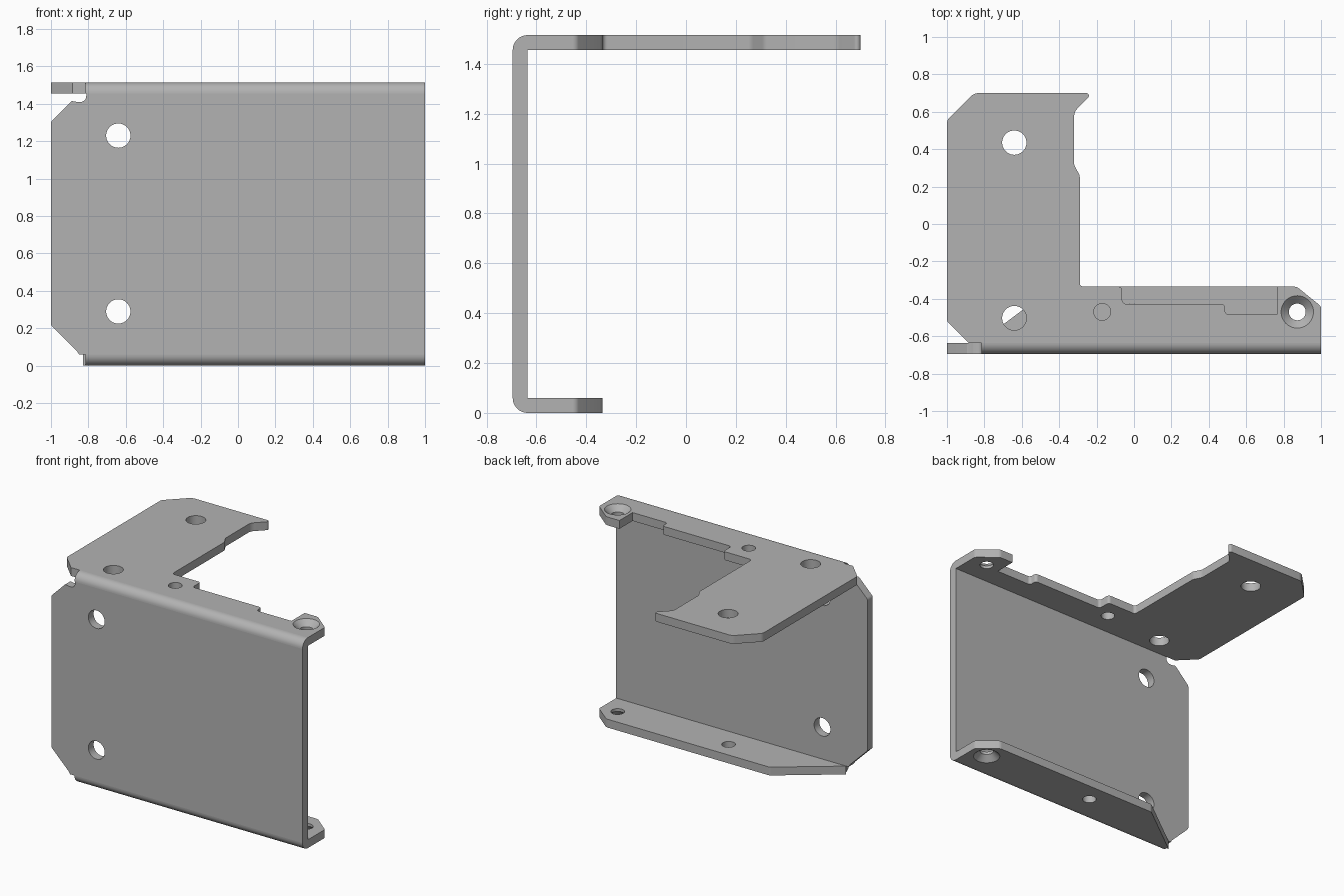
import bpy, bmesh, math
from mathutils import Vector, Matrix

if "Cube" in bpy.data.objects:
    bpy.data.objects.remove(bpy.data.objects["Cube"])

T = 0.06                      # sheet thickness
H = 1.515                     # overall height
FRONT = -0.695                # outer face of the wall
INNER = FRONT + T             # inner face of the wall

steel = bpy.data.materials.new("plain_grey_steel")
steel.use_nodes = True
GREY = (0.45, 0.45, 0.45, 1)
steel.diffuse_color = GREY
steel.node_tree.nodes["Principled BSDF"].inputs["Base Color"].default_value = GREY


def fillet(points, steps=6):
    """Turn (x, y, radius) corners into a rounded outline."""
    out = []
    n = len(points)
    for i, (x, y, r) in enumerate(points):
        p = Vector((x, y))
        if r == 0:
            out.append(p)
            continue
        a = (Vector(points[i - 1][:2]) - p).normalized()
        b = (Vector(points[(i + 1) % n][:2]) - p).normalized()
        half = a.angle(b) / 2
        start, end = p + a * r / math.tan(half), p + b * r / math.tan(half)
        centre = p + (a + b).normalized() * r / math.sin(half)
        u, v = start - centre, end - centre
        sweep = u.angle(v)
        for k in range(steps + 1):
            t = k / steps
            out.append(centre + (u * math.sin((1 - t) * sweep)
                                 + v * math.sin(t * sweep)) / math.sin(sweep))
    return out


def finish(name, bm):
    bmesh.ops.recalc_face_normals(bm, faces=bm.faces)
    mesh = bpy.data.meshes.new(name)
    bm.to_mesh(mesh)
    bm.free()
    mesh.materials.append(steel)
    obj = bpy.data.objects.new(name, mesh)
    bpy.context.collection.objects.link(obj)
    return obj


def plate(name, outline, place, depth=T):
    """Extrude a flat outline; place maps (a, b, depth) to model space."""
    bm = bmesh.new()
    face = bm.faces.new([bm.verts.new(place(p[0], p[1], 0)) for p in outline])
    ext = bmesh.ops.extrude_face_region(bm, geom=[face])["geom"]
    shift = Vector(place(0, 0, depth)) - Vector(place(0, 0, 0))
    bmesh.ops.translate(bm, vec=shift,
                        verts=[g for g in ext if isinstance(g, bmesh.types.BMVert)])
    return finish(name, bm)


def cut(target, centre, r1, r2, depth, rotation=Matrix()):
    """Cut a round or conical hole through the target."""
    bm = bmesh.new()
    bmesh.ops.create_cone(bm, cap_ends=True, segments=40, radius1=r1, radius2=r2,
                          depth=depth, matrix=Matrix.Translation(centre) @ rotation)
    cutter = finish("hole_cutter", bm)
    cutter.hide_render = True
    mod = target.modifiers.new("hole", 'BOOLEAN')
    mod.object = cutter
    mod.solver = 'EXACT'
    bpy.context.view_layer.objects.active = target
    bpy.ops.object.modifier_apply(modifier=mod.name)
    bpy.data.objects.remove(cutter)


# upright wall with clipped corners and a bend relief at its upper left
wall = plate("front_wall", fillet([
    (1, T, 0), (1, H - T, 0), (-0.81, H - T, 0), (-0.815, 1.41, 0.03),
    (-0.86, 1.41, 0.02), (-0.89, 1.415, 0.01), (-1, 1.305, 0.03),
    (-1, 0.215, 0.03), (-0.86, 0.077, 0.02), (-0.85, T, 0)]),
    lambda a, b, d: (a, FRONT + d, b))
ALONG_Y = Matrix.Rotation(math.pi / 2, 4, 'X')
for z in (0.29, 1.23):
    cut(wall, (-0.64, FRONT + T / 2, z), 0.065, 0.065, 0.3, ALONG_Y)

# L-shaped upper flange with a hooked tip and a stepped inner edge
top = plate("top_flange", fillet([
    (-0.82, INNER, 0), (1, INNER, 0), (1, -0.44, 0.03), (0.87, -0.335, 0.04),
    (0.765, -0.335, 0), (0.765, -0.485, 0), (0.487, -0.485, 0.02),
    (0.487, -0.427, 0.02), (-0.063, -0.427, 0.02), (-0.063, -0.335, 0.02),
    (-0.29, -0.335, 0.02), (-0.29, 0.26, 0.04), (-0.32, 0.315, 0.04),
    (-0.32, 0.6, 0.06), (-0.22, 0.7, 0.015), (-0.855, 0.7, 0.06),
    (-1, 0.555, 0.04), (-1, -0.52, 0.03), (-0.885, INNER, 0)]),
    lambda a, b, d: (a, b, H - T + d))

# narrow lower flange with a long clip on its right end
bottom = plate("bottom_flange", fillet([
    (-0.83, INNER, 0), (1, INNER, 0), (1, -0.44, 0.03), (0.87, -0.335, 0.04),
    (-0.43, -0.335, 0.03), (-0.81, -0.62, 0)]),
    lambda a, b, d: (a, b, d))

# plain holes in the flanges
mid_top, mid_bottom = H - T / 2, T / 2
for flange, x, y, z, r in ((top, -0.64, 0.435, mid_top, 0.065),
                           (top, -0.64, -0.503, mid_top, 0.065),
                           (top, -0.17, -0.47, mid_top, 0.045),
                           (bottom, -0.01, -0.47, mid_bottom, 0.045)):
    cut(flange, (x, y, z), r, r, 0.3)

# countersunk screw holes, opening outward on both flanges
for flange, z, wide, narrow, sign in ((top, H, 0.087, 0.045, 1),
                                      (bottom, 0, 0.087, 0.045, -1)):
    cut(flange, (0.873, -0.47, z), narrow, narrow, 0.3)
    lower, upper = (narrow, wide + 0.01) if sign > 0 else (wide + 0.01, narrow)
    cut(flange, (0.873, -0.47, z - sign * 0.015), lower, upper, 0.05)

# rounded outer bends joining the wall to the flanges
for name, z, sign in (("top_bend", H - T, 1), ("bottom_bend", T, -1)):
    arc = [(INNER, z)] + [
        (INNER - T * math.cos(k * math.pi / 20), z + sign * T * math.sin(k * math.pi / 20))
        for k in range(11)]
    plate(name, arc, lambda a, b, d: (-0.815 + d, a, b), 1.815)

# smooth the curved faces only
for obj in bpy.context.view_layer.objects:
    obj.select_set(False)
for obj in list(bpy.context.collection.objects):
    if obj.type == 'MESH' and steel.name in obj.data.materials:
        obj.select_set(True)
        bpy.context.view_layer.objects.active = obj
bpy.ops.object.shade_smooth_by_angle(angle=math.radians(30))
